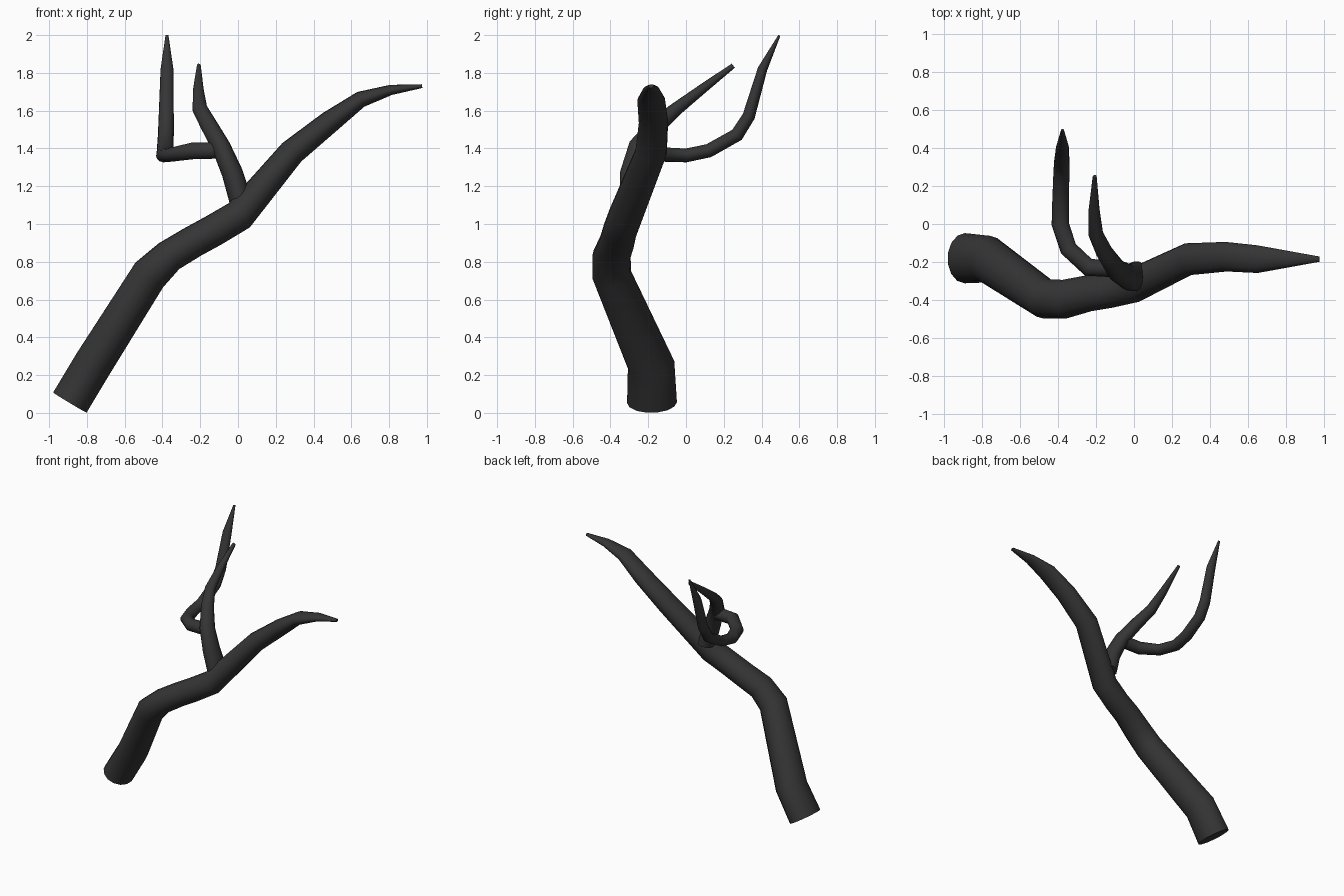
import bpy, bmesh
from math import cos, sin, tau, radians
from mathutils import Vector

bark = bpy.data.materials.new("dark_bark")
bark.diffuse_color = (0.035, 0.035, 0.035, 1)


def limb(name, rings, ref, sides=14):
    """Tapered tube; each ring is x, y, z, radius along side axis, radius across it."""
    pts = [Vector(r[:3]) for r in rings]
    side = Vector(ref)
    bm = bmesh.new()
    loops = []
    for i, (p, r) in enumerate(zip(pts, rings)):
        t = Vector((0, 0, 0))
        if i > 0:
            t += (p - pts[i - 1]).normalized()
        if i < len(pts) - 1:
            t += (pts[i + 1] - p).normalized()
        t.normalize()
        side = (side - t * side.dot(t)).normalized()
        across = t.cross(side)
        loops.append([bm.verts.new(p + side * r[3] * cos(tau * k / sides)
                                   + across * r[4] * sin(tau * k / sides))
                      for k in range(sides)])
    for a, b in zip(loops, loops[1:]):
        for k in range(sides):
            n = (k + 1) % sides
            bm.faces.new((a[k], a[n], b[n], b[k]))
    bm.faces.new(loops[0][::-1])
    bm.faces.new(loops[-1])
    bmesh.ops.recalc_face_normals(bm, faces=bm.faces)
    mesh = bpy.data.meshes.new(name)
    bm.to_mesh(mesh)
    bm.free()
    mesh.materials.append(bark)
    ob = bpy.data.objects.new(name, mesh)
    bpy.context.collection.objects.link(ob)
    bpy.context.view_layer.objects.active = ob
    ob.select_set(True)
    bpy.ops.object.shade_smooth_by_angle(angle=radians(50))
    ob.select_set(False)


# Main stem, leaning from lower left to upper right
limb("main_stem", [
    (-0.89, -0.18, 0.055, 0.132, 0.106),
    (-0.77, -0.185, 0.255, 0.125, 0.106),
    (-0.47, -0.393, 0.73, 0.105, 0.100),
    (-0.365, -0.395, 0.83, 0.102, 0.088),
    (-0.24, -0.365, 0.905, 0.095, 0.086),
    (-0.13, -0.35, 0.965, 0.092, 0.086),
    (0.005, -0.32, 1.045, 0.092, 0.086),
    (0.285, -0.185, 1.38, 0.085, 0.070),
    (0.485, -0.172, 1.54, 0.078, 0.060),
    (0.65, -0.185, 1.66, 0.073, 0.043),
    (0.81, -0.185, 1.71, 0.044, 0.027),
    (0.975, -0.185, 1.73, 0.014, 0.010)], (0, 1, 0))

# Fork rising from the middle and sweeping backwards
limb("middle_branch", [
    (0.015, -0.275, 1.12, 0.06, 0.08),
    (-0.03, -0.28, 1.27, 0.056, 0.07),
    (-0.09, -0.245, 1.41, 0.05, 0.06),
    (-0.155, -0.15, 1.525, 0.045, 0.046),
    (-0.202, -0.05, 1.61, 0.04, 0.035),
    (-0.21, 0.08, 1.71, 0.029, 0.026),
    (-0.207, 0.25, 1.838, 0.010, 0.014)], (1, 0, 0))

# Twig off the fork: runs left, turns back, then up
limb("back_twig", [
    (-0.11, -0.235, 1.39, 0.045, 0.045),
    (-0.24, -0.228, 1.387, 0.047, 0.045),
    (-0.345, -0.13, 1.368, 0.046, 0.038),
    (-0.388, 0.0, 1.363, 0.046, 0.037),
    (-0.386, 0.12, 1.388, 0.044, 0.037),
    (-0.382, 0.27, 1.472, 0.042, 0.037),
    (-0.38, 0.332, 1.57, 0.040, 0.034),
    (-0.376, 0.405, 1.82, 0.034, 0.026),
    (-0.376, 0.494, 1.998, 0.008, 0.006)], (0, 1, 0))
